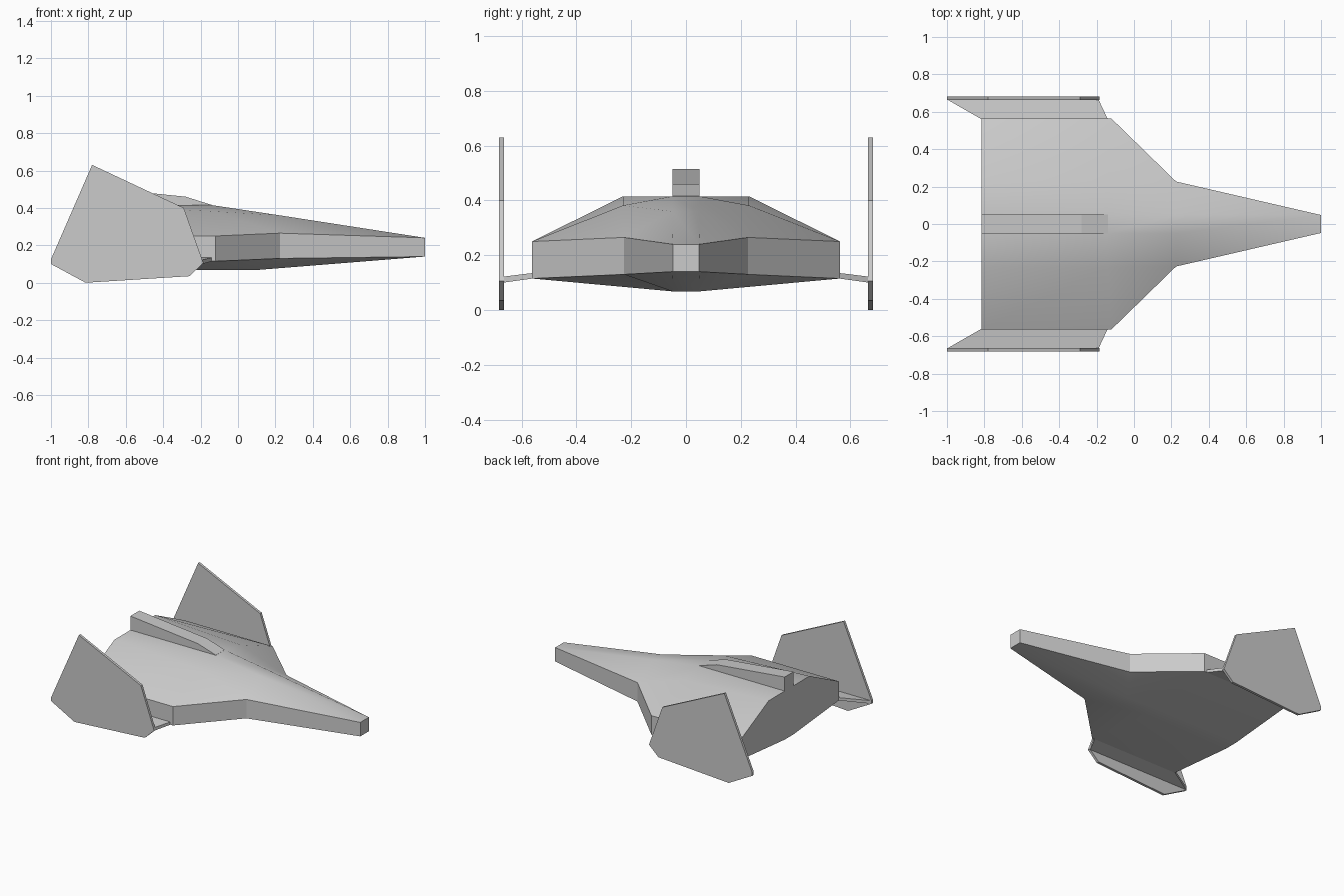
import bpy, bmesh, math

if "Cube" in bpy.data.objects:
    bpy.data.objects.remove(bpy.data.objects["Cube"])


def make(name, verts, faces, smooth=False):
    me = bpy.data.meshes.new(name)
    bm = bmesh.new()
    vs = [bm.verts.new(v) for v in verts]
    for f in faces:
        bm.faces.new([vs[i] for i in f])
    bmesh.ops.remove_doubles(bm, verts=bm.verts, dist=0.0005)
    bmesh.ops.recalc_face_normals(bm, faces=bm.faces)
    bm.to_mesh(me)
    bm.free()
    ob = bpy.data.objects.new(name, me)
    bpy.context.collection.objects.link(ob)
    if smooth:
        bpy.context.view_layer.objects.active = ob
        ob.select_set(True)
        bpy.ops.object.shade_smooth_by_angle(angle=math.radians(30))
        ob.select_set(False)
    return ob


def loft(name, rings, smooth=False):
    n = len(rings[0])
    verts = [p for r in rings for p in r]
    faces = [(k * n + i, k * n + (i + 1) % n, (k + 1) * n + (i + 1) % n, (k + 1) * n + i)
             for k in range(len(rings) - 1) for i in range(n)]
    faces += [tuple(range(n)), tuple(range(len(verts) - n, len(verts)))]
    return make(name, verts, faces, smooth)


def mirrored_ring(half):
    return half + [(x, -y, z) for x, y, z in reversed(half)]


# Hull: half sections from tail to nose (roof, shoulder, upper side, lower side, keel)
sections = [
    [(-.815, .05, .415), (-.815, .23, .415), (-.815, .563, .25), (-.815, .563, .115), (-.815, .05, .068)],
    [(-.14, .05, .415), (-.14, .23, .382), (-.12, .563, .25), (-.12, .563, .115), (-.14, .05, .068)],
    [(.225, .05, .36), (.225, .227, .265), (.225, .227, .265), (.225, .227, .13), (.10, .05, .068)],
    [(1, .048, .24), (1, .048, .24), (1, .048, .24), (1, .048, .14), (1, .048, .14)],
]
loft("hull", [mirrored_ring(s) for s in sections], smooth=True)

# Raised spine along the roof
spine = [(-.815, .40), (-.815, .515), (-.28, .46), (-.14, .416), (-.14, .40)]
loft("spine", [[(x, y, z) for x, z in spine] for y in (-.05, .05)])

# Side fins and the flat pylons that carry them
fin = [(-.78, .63), (-.29, .40), (-.185, .105), (-.26, .035), (-.815, 0), (-1, .10), (-1, .125)]
for side, s in (("left", 1), ("right", -1)):
    loft(side + "_fin", [[(x, s * y, z) for x, z in fin] for y in (.664, .682)])
    root = [(-.815, .115), (-.14, .115), (-.14, .135), (-.815, .135)]
    tip = [(-1, .10), (-.19, .10), (-.19, .122), (-1, .122)]
    loft(side + "_pylon", [[(x, s * .56, z) for x, z in root], [(x, s * .666, z) for x, z in tip]])
